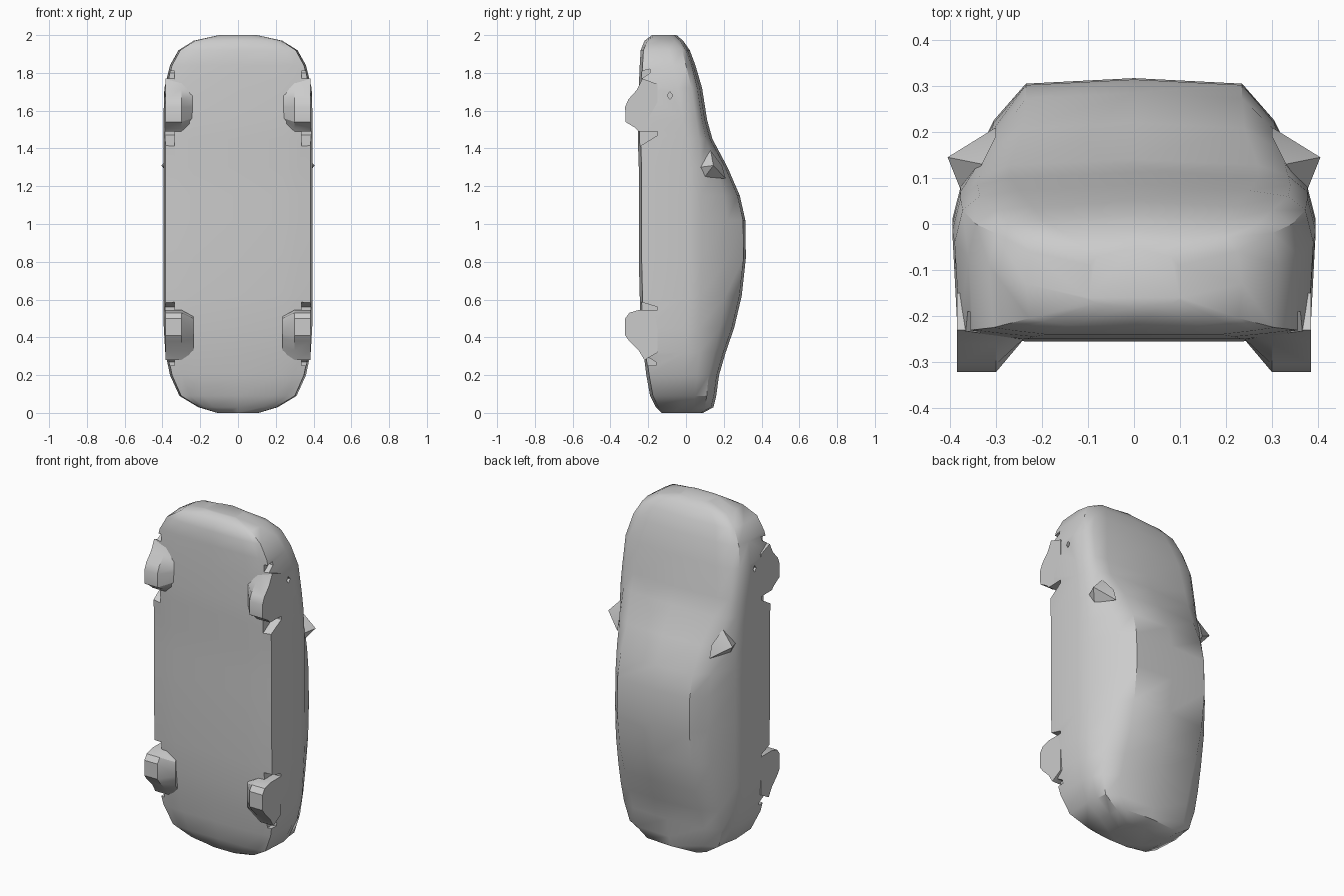
import bpy, bmesh, math

if "Cube" in bpy.data.objects:
    bpy.data.objects.remove(bpy.data.objects["Cube"])

paint = bpy.data.materials.new("grey paint")
paint.diffuse_color = (0.6, 0.6, 0.6, 1)
paint.use_nodes = True
paint.node_tree.nodes["Principled BSDF"].inputs["Base Color"].default_value = paint.diffuse_color


def make(name, bm, angle=38):
    bmesh.ops.recalc_face_normals(bm, faces=bm.faces)
    me = bpy.data.meshes.new(name)
    bm.to_mesh(me)
    bm.free()
    me.materials.append(paint)
    ob = bpy.data.objects.new(name, me)
    bpy.context.collection.objects.link(ob)
    bpy.ops.object.select_all(action='DESELECT')
    ob.select_set(True)
    bpy.context.view_layer.objects.active = ob
    if angle:
        bpy.ops.object.shade_smooth_by_angle(angle=math.radians(angle))
    return ob


def loft(rings):
    """Closed solid skinned through rings of equal point count."""
    bm = bmesh.new()
    loops = [[bm.verts.new(p) for p in r] for r in rings]
    n = len(loops[0])
    for a, b in zip(loops, loops[1:]):
        for i in range(n):
            j = (i + 1) % n
            bm.faces.new((a[i], a[j], b[j], b[i]))
    bm.faces.new(loops[0])
    bm.faces.new(loops[-1][::-1])
    return bm


# Car shell, tail down and nose up
# z, half width, floor y, belt y, window-top x, window-top y, roof x, roof y
sections = [
    (0.00, .11, -.13, .00, .10, .06, .07, .09),
    (0.03, .21, -.16, .04, .20, .10, .16, .145),
    (0.09, .31, -.19, .05, .29, .11, .22, .16),
    (0.20, .36, -.21, .06, .32, .12, .23, .175),
    (0.32, .385, -.225, .07, .32, .15, .23, .21),
    (0.45, .393, -.24, .07, .315, .18, .23, .255),
    (0.62, .395, -.245, .08, .31, .21, .235, .295),
    (0.82, .395, -.25, .08, .305, .225, .235, .317),
    (1.02, .395, -.25, .08, .305, .22, .235, .314),
    (1.15, .395, -.25, .08, .31, .20, .235, .285),
    (1.30, .395, -.25, .08, .32, .16, .24, .22),
    (1.45, .395, -.255, .07, .335, .105, .27, .14),
    (1.55, .395, -.255, .055, .34, .085, .27, .112),
    (1.72, .39, -.25, .03, .335, .06, .25, .085),
    (1.84, .36, -.245, .00, .30, .03, .22, .05),
    (1.92, .315, -.24, -.02, .27, .00, .20, .02),
    (1.97, .235, -.22, -.06, .20, -.03, .14, -.015),
    (2.00, .10, -.18, -.09, .08, -.07, .06, -.05),
]
rings = []
for z, w, yb, by, sx, sy, rx, yt in sections:
    half = [(.6 * w, yb), (.82 * w, yb + .008), (.97 * w, yb + .015),
            (w, by - .07), (.955 * w, by), (sx, sy), (rx, yt - .012)]
    ring = [(0, yb)] + half + [(0, yt)] + [(-x, y) for x, y in half[::-1]]
    rings.append([(x, y, z) for x, y in ring])
body = make("car_body", loft(rings), 0)

# Gaps in the wheel arches, cut out of both sides
gaps = [
    [(-.28, 1.39), (-.15, 1.47), (-.15, 1.49), (-.28, 1.49)],
    [(-.28, 1.74), (-.19, 1.80), (-.19, 1.82), (-.28, 1.80)],
    [(-.28, .54), (-.15, .545), (-.15, .56), (-.28, .60)],
    [(-.28, .25), (-.16, .25), (-.16, .27), (-.28, .34)],
    [(-.10, 1.68), (-.085, 1.66), (-.07, 1.68), (-.085, 1.70)],
]
for side in (-1, 1):
    for k, gap in enumerate(gaps):
        inner = .36 if k == 4 else .335
        cutter = make("arch_cutter", loft(
            [[(side * x, y, z) for y, z in gap] for x in (inner, .45)]), 0)
        cutter.hide_render = True
        mod = body.modifiers.new("gap", 'BOOLEAN')
        mod.operation = 'DIFFERENCE'
        mod.solver = 'EXACT'
        mod.object = cutter
        bpy.context.view_layer.objects.active = body
        bpy.ops.object.modifier_apply(modifier=mod.name)
        bpy.data.objects.remove(cutter)
bpy.ops.object.select_all(action='DESELECT')
body.select_set(True)
bpy.context.view_layer.objects.active = body
bpy.ops.object.shade_smooth_by_angle(angle=math.radians(38))

# Wheels, fused into the body and tapering inwards
wheel_outlines = {
    "front_wheel": [(-.15, 1.49), (-.25, 1.49), (-.27, 1.51), (-.32, 1.54),
                    (-.322, 1.62), (-.305, 1.66), (-.26, 1.71), (-.23, 1.77),
                    (-.15, 1.74)],
    "rear_wheel": [(-.15, .545), (-.25, .545), (-.30, .53), (-.322, .50),
                   (-.322, .41), (-.30, .38), (-.25, .33), (-.22, .28),
                   (-.15, .32)],
}
for name, outline in wheel_outlines.items():
    mid = sum(z for _, z in outline) / len(outline)
    for side, tag in ((-1, "left"), (1, "right")):
        wheel_rings = [
            [(side * .385, y, z) for y, z in outline],
            [(side * .30, y, z) for y, z in outline],
            [(side * .235, max(y, -.245), mid + (z - mid) * .7)
             for y, z in outline]]
        make(f"{name}_{tag}", loft(wheel_rings), 30)

# Pointed door mirrors
for side, tag in ((-1, "left"), (1, "right")):
    bm = bmesh.new()
    tip = bm.verts.new((side * .405, .145, 1.31))
    base = [bm.verts.new((side * x, y, z)) for x, y, z in
            [(.375, .07, 1.30), (.33, .13, 1.39), (.30, .19, 1.31),
             (.30, .21, 1.24), (.36, .10, 1.25)]]
    bm.faces.new(base)
    for i in range(5):
        bm.faces.new((base[i], base[(i + 1) % 5], tip))
    make(f"door_mirror_{tag}", bm, 20)
